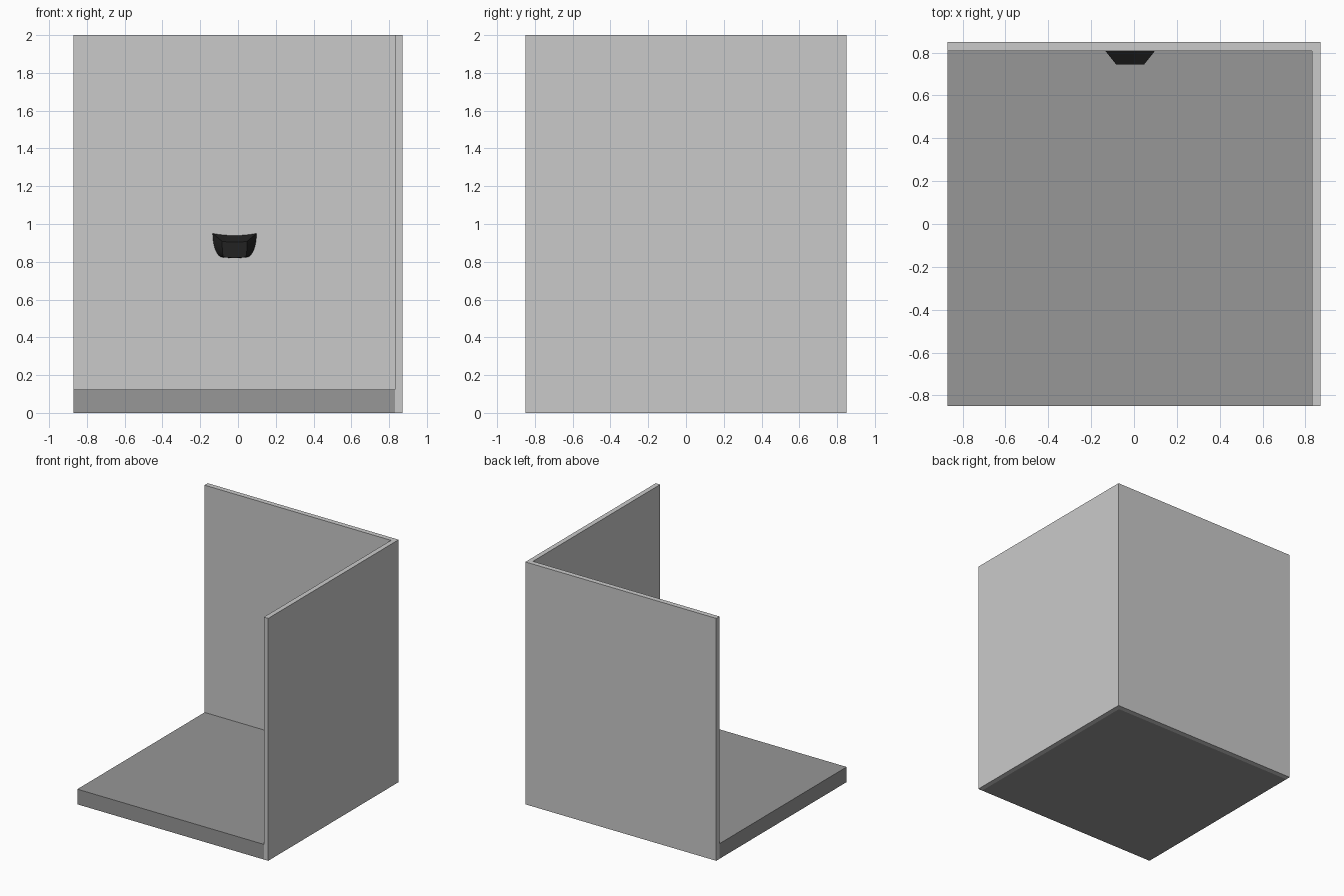
import bpy, bmesh, math

if "Cube" in bpy.data.objects:
    bpy.data.objects.remove(bpy.data.objects["Cube"])


def material(name, rgb):
    m = bpy.data.materials.new(name)
    m.diffuse_color = (*rgb, 1)
    m.use_nodes = True
    m.node_tree.nodes["Principled BSDF"].inputs["Base Color"].default_value = m.diffuse_color
    return m


panel_grey = material("light_grey_panel", (0.59, 0.59, 0.59))
tray_grey = material("mid_grey_tray", (0.31, 0.31, 0.31))
black = material("black_dish", (0.016, 0.016, 0.016))


def finish(name, bm, mat):
    bmesh.ops.recalc_face_normals(bm, faces=bm.faces)
    mesh = bpy.data.meshes.new(name)
    bm.to_mesh(mesh)
    bm.free()
    mesh.materials.append(mat)
    ob = bpy.data.objects.new(name, mesh)
    bpy.context.collection.objects.link(ob)
    return ob


def box(name, lo, hi, mat):
    bm = bmesh.new()
    bmesh.ops.create_cube(bm, size=1)
    for v in bm.verts:
        v.co = [(a + b) / 2 + c * (b - a) for a, b, c in zip(lo, hi, v.co)]
    return finish(name, bm, mat)


X, Y = 0.871, 0.85          # outer half sizes
XI, YI = 0.831, 0.808       # inner faces of the walls

# Floor tray and the two tall walls
box("floor_tray", (-X, -Y, 0), (XI, YI, 0.125), tray_grey)
box("back_wall", (-X, YI, 0), (X, Y, 2), panel_grey)
box("right_wall", (XI, -Y, 0), (X, YI, 2), panel_grey)


# Small dish on the back wall: a loft between a wide back and a narrow front
def outline(y, top_w, bot_w, top_z, bot_z, dip, n=8):
    pts = []
    for i in range(n + 1):                       # dipped rim, left to right
        t = -1 + 2 * i / n
        pts.append((t * top_w, y, top_z - dip * (1 - t * t)))
    for i in range(1, n):                        # rounded right side
        a = math.pi / 2 * i / n
        pts.append((bot_w + (top_w - bot_w) * math.cos(a), y,
                    top_z + (bot_z + 0.004 - top_z) * math.sin(a)))
    for i in range(n + 1):                       # slightly bowed underside
        t = 1 - 2 * i / n
        pts.append((t * bot_w, y, bot_z + 0.004 * t * t))
    for i in range(n - 1, 0, -1):                # rounded left side
        a = math.pi / 2 * i / n
        pts.append((-bot_w - (top_w - bot_w) * math.cos(a), y,
                    top_z + (bot_z + 0.004 - top_z) * math.sin(a)))
    return [(x - 0.018, y, z) for x, y, z in pts]


bm = bmesh.new()
back = [bm.verts.new(p) for p in outline(YI, 0.116, 0.064, 0.95, 0.82, 0.011)]
front = [bm.verts.new(p) for p in outline(0.745, 0.066, 0.058, 0.908, 0.821, 0.004)]
for i in range(len(back)):
    j = (i + 1) % len(back)
    bm.faces.new((back[i], back[j], front[j], front[i]))
bm.faces.new(back)
bm.faces.new(front)
dish = finish("wall_dish", bm, black)

bpy.context.view_layer.objects.active = dish
dish.select_set(True)
bpy.ops.object.shade_smooth_by_angle(angle=math.radians(30))
